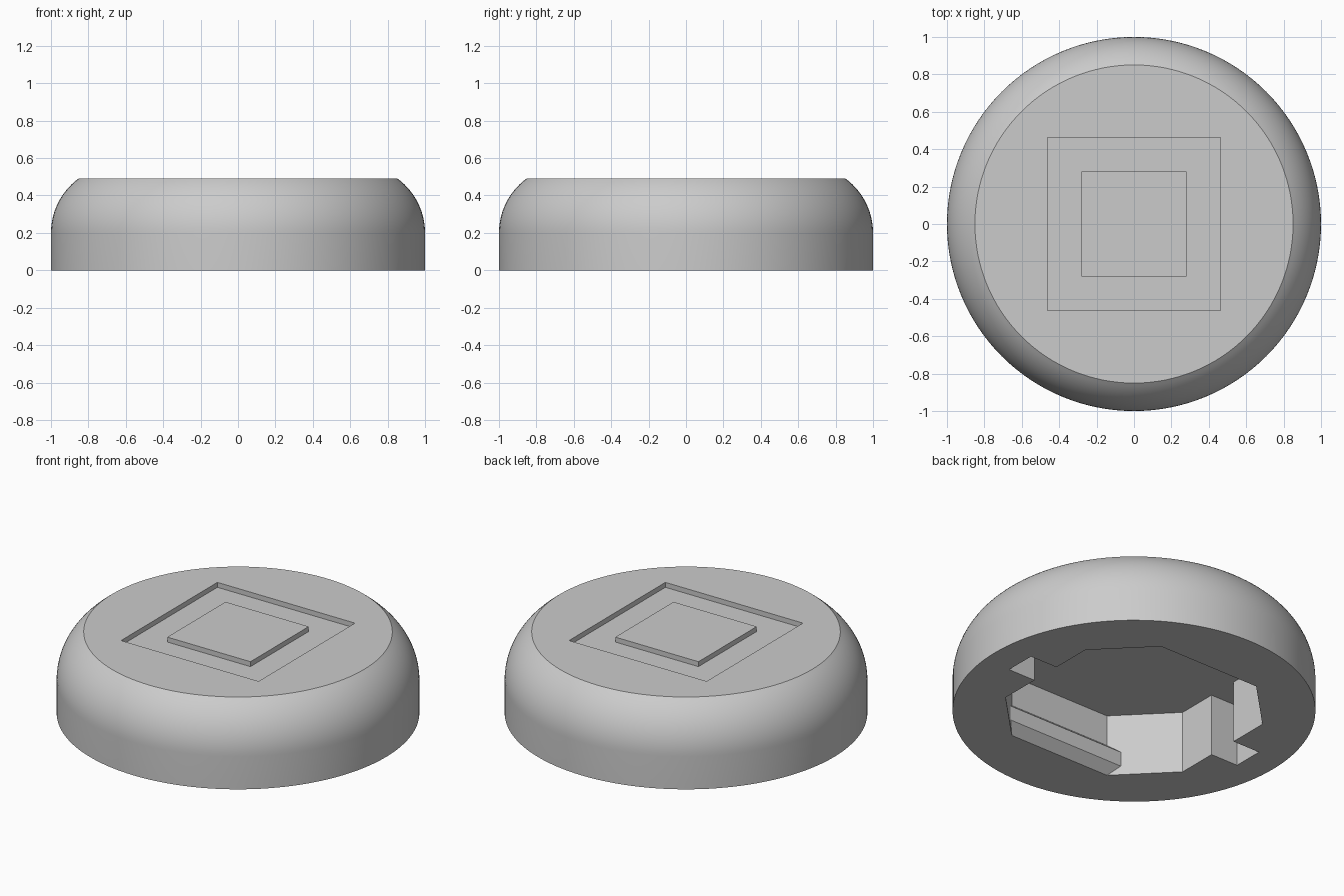
import bpy, bmesh
from math import sin, cos, asin, pi

if "Cube" in bpy.data.objects:
    bpy.data.objects.remove(bpy.data.objects["Cube"], do_unlink=True)

HEIGHT = 0.492
ROUND = 0.36          # radius of the rounded shoulder
ROUND_START = 0.2     # height where the shoulder begins
CAVITY_DEPTH = 0.378
GROOVE_DEPTH = 0.03

grey = bpy.data.materials.new("plain grey")
grey.use_nodes = True
grey.diffuse_color = (0.6, 0.6, 0.6, 1)
grey.node_tree.nodes["Principled BSDF"].inputs["Base Color"].default_value = (0.6, 0.6, 0.6, 1)


def add_object(name, bm):
    bmesh.ops.recalc_face_normals(bm, faces=bm.faces)
    mesh = bpy.data.meshes.new(name)
    bm.to_mesh(mesh)
    bm.free()
    mesh.materials.append(grey)
    obj = bpy.data.objects.new(name, mesh)
    bpy.context.collection.objects.link(obj)
    return obj


def prism(name, points, offset):
    """Extrude a closed outline of 3D points along an offset."""
    bm = bmesh.new()
    face = bm.faces.new([bm.verts.new(p) for p in points])
    ext = bmesh.ops.extrude_face_region(bm, geom=[face], use_keep_orig=True)
    moved = [g for g in ext["geom"] if isinstance(g, bmesh.types.BMVert)]
    bmesh.ops.translate(bm, verts=moved, vec=offset)
    return add_object(name, bm)


def square_block(name, half, bottom, top):
    corners = [(-half, -half), (half, -half), (half, half), (-half, half)]
    return prism(name, [(x, y, bottom) for x, y in corners], (0, 0, top - bottom))


def lathe(name, profile, segments):
    bm = bmesh.new()
    rings = [[bm.verts.new((r * cos(2 * pi * i / segments), r * sin(2 * pi * i / segments), z))
              for i in range(segments)] for r, z in profile]
    for low, high in zip(rings, rings[1:]):
        for i in range(segments):
            j = (i + 1) % segments
            bm.faces.new((low[i], low[j], high[j], high[i]))
    bm.faces.new(rings[0])
    bm.faces.new(rings[-1])
    return add_object(name, bm)


def cut(target, cutter):
    mod = target.modifiers.new("cut", "BOOLEAN")
    mod.operation = "DIFFERENCE"
    mod.solver = "EXACT"
    mod.object = cutter
    bpy.context.view_layer.objects.active = target
    bpy.ops.object.modifier_apply(modifier=mod.name)
    bpy.data.objects.remove(cutter, do_unlink=True)


# Round body with a curved shoulder and flat top
steps = 14
end = asin((HEIGHT - ROUND_START) / ROUND)
profile = [(1, 0)] + [(1 - ROUND + ROUND * cos(end * i / steps),
                       ROUND_START + ROUND * sin(end * i / steps)) for i in range(steps + 1)]
body = lathe("round_body", profile, 128)

# Square pocket in the top, with a raised island left in the middle
floor = HEIGHT - GROOVE_DEPTH
cut(body, square_block("pocket_cutter", 0.463, floor, HEIGHT + 0.1))
square_block("top_island", 0.28, floor, HEIGHT)

# Eight-sided cavity underneath, with a slot on the left and right
quarter = [(0.82, 0.094), (0.637, 0.094), (0.637, 0.342), (0.342, 0.64)]
half = quarter + [(-x, y) for x, y in reversed(quarter)]
outline = half + [(-x, -y) for x, y in half]
cut(body, prism("cavity_cutter", [(x, y, -0.1) for x, y in outline], (0, 0, CAVITY_DEPTH + 0.1)))

# Bevelled snap ribs along the front and back cavity walls
rib = [(0.64, 0), (0.585, 0.054), (0.585, 0.143), (0.64, 0.19), (0.66, 0.17), (0.66, 0.02)]
for name, side in (("front_rib", -1), ("back_rib", 1)):
    prism(name, [(-0.43, side * y, z) for y, z in rib], (0.86, 0, 0))

# Smooth the curved side and keep the edges sharp
bpy.ops.object.select_all(action="DESELECT")
body.select_set(True)
bpy.context.view_layer.objects.active = body
bpy.ops.object.shade_smooth_by_angle(angle=pi / 6)
